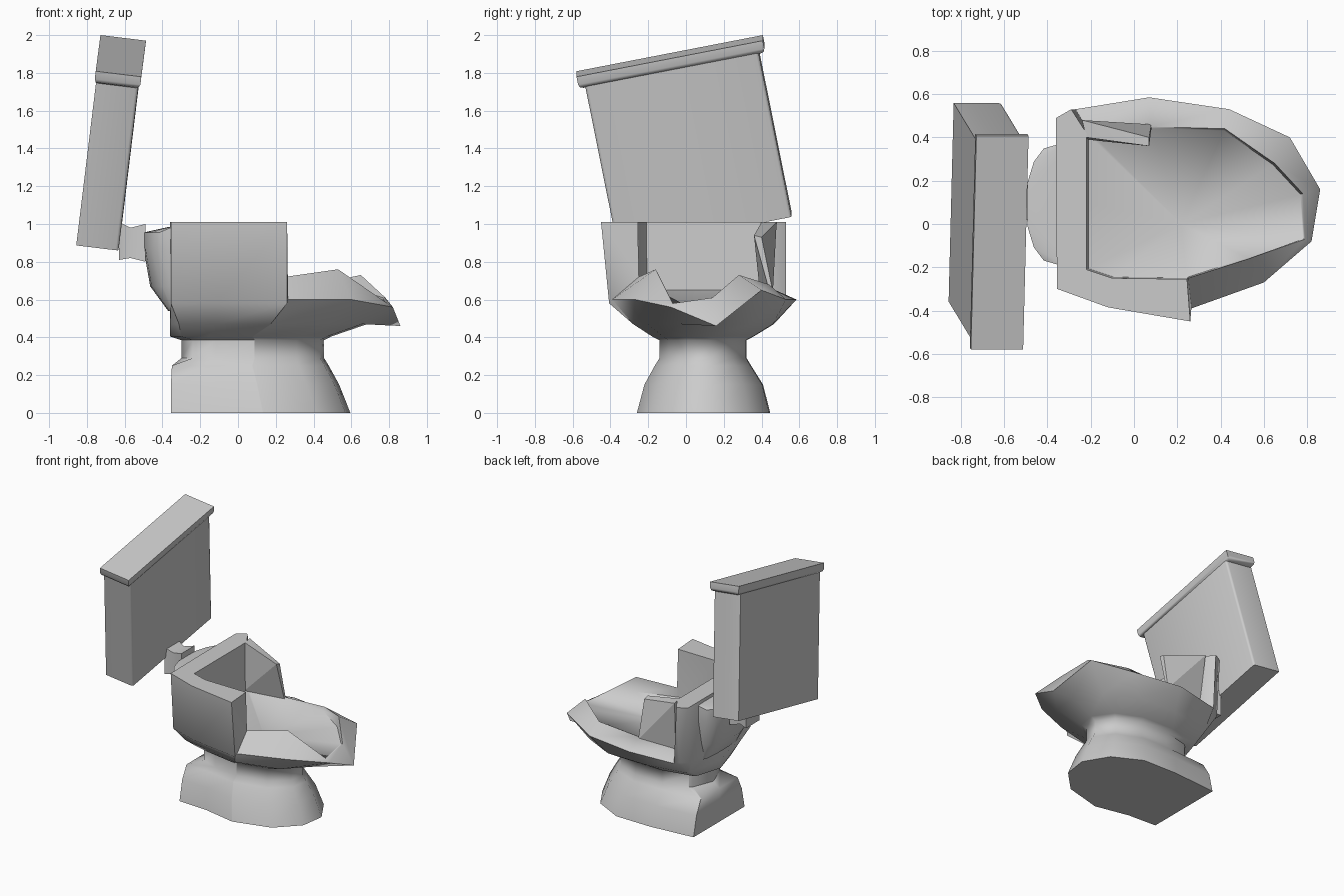
import bpy, bmesh
from math import atan2, sin, cos, pi
from mathutils import Vector, Matrix

if "Cube" in bpy.data.objects:
    bpy.data.objects.remove(bpy.data.objects["Cube"])


def finish(bm, name, angle=0.9):
    bmesh.ops.remove_doubles(bm, verts=bm.verts, dist=0.002)
    bmesh.ops.recalc_face_normals(bm, faces=bm.faces)
    me = bpy.data.meshes.new(name)
    bm.to_mesh(me)
    bm.free()
    ob = bpy.data.objects.new(name, me)
    bpy.context.collection.objects.link(ob)
    bpy.ops.object.select_all(action='DESELECT')
    ob.select_set(True)
    bpy.context.view_layer.objects.active = ob
    bpy.ops.object.shade_smooth_by_angle(angle=angle)
    return ob


def hull(name, points, angle=0.9):
    bm = bmesh.new()
    verts = [bm.verts.new(p) for p in points]
    bmesh.ops.convex_hull(bm, input=verts)
    loose = [v for v in bm.verts if not v.link_faces]
    bmesh.ops.delete(bm, geom=loose, context='VERTS')
    return finish(bm, name, angle)


# Broken rim stations: outer edge and inner edge, walking round from the back
outer = [(-.36, .1, 1.01), (-.355, -.30, 1.01), (-.12, -.385, 1.01), (.26, -.45, 1.01),
         (.265, -.39, .6), (.6, -.27, .6), (.82, -.08, .56), (.86, .16, .46),
         (.72, .40, .65), (.44, .53, .6), (.07, .585, .6), (-.27, .53, .58),
         (-.29, .53, 1.01), (-.36, .49, 1.01)]
inner = [(-.22, .1, 1.01), (-.22, -.21, 1.01), (-.1, -.25, 1.01), (.245, -.255, 1.01),
         (.25, -.25, .72), (.53, -.16, .76), (.79, -.07, .58), (.78, .14, .61),
         (.65, .28, .73), (.42, .44, .68), (.08, .45, .66), (-.21, .43, .65),
         (-.22, .42, 1.01), (-.22, .38, 1.01)]
n = len(outer)
angles = [atan2((y - .09) / .48, (x - .25) / .61) for x, y, z in outer]

# Pedestal and underside rings: z, x min, x max, y min, y max, squareness of the back
levels = [(0, -.355, .60, -.26, .46, 1), (.15, -.355, .54, -.22, .42, 1),
          (.25, -.35, .485, -.165, .355, 1), (.29, -.30, .46, -.14, .33, .3),
          (.385, -.30, .46, -.14, .33, .3), (.405, -.36, .50, -.18, .37, .4),
          (.47, -.36, .69, -.28, .48, .6)]
rings = []
for z, x0, x1, y0, y1, square in levels:
    ring = []
    for a in angles:
        c, s = cos(a), sin(a)
        if c < -.6:  # push the back corners out towards a flat back
            s += square * (max(-.88, min(.88, s / -c)) - s)
            c += square * (-1 - c)
        ring.append(((x0 + x1) / 2 + (x1 - x0) / 2 * c, (y0 + y1) / 2 + (y1 - y0) / 2 * s, z))
    rings.append(ring)
rings.append([(x, .09 + (y - .09) * .92, .58) if z > .9 else (x, y, z) for x, y, z in outer])
pole = Vector((.22, .0, .57))
rings += [outer, inner]
floor = []
for p in inner:
    q = Vector(p).lerp(pole, .02)
    q.z = min(q.z, .65)
    floor.append(q)
rings.append(floor)

# Pedestal and cracked bowl in one shell
bm = bmesh.new()
vr = [[bm.verts.new(p) for p in r] for r in rings]
for a, b in zip(vr, vr[1:]):
    for i in range(n):
        j = (i + 1) % n
        bm.faces.new((a[i], a[j], b[j], b[i]))
bm.faces.new(vr[0])
c = bm.verts.new(pole)
for i in range(n):
    bm.faces.new((vr[-1][i], vr[-1][(i + 1) % n], c))
bmesh.ops.dissolve_degenerate(bm, dist=.002, edges=bm.edges)
finish(bm, "bowl_and_pedestal", 1.1)

# Leaning remnant of the far side wall
hull("wall_shard", [(-.22, .40, 1.01), (.07, .36, .94), (.08, .44, .65), (-.22, .39, .65),
                    (-.24, .48, 1.01), (.07, .40, .93), (.08, .46, .64), (-.22, .44, .63)], .3)

# Rounded bulge behind the bowl: z, reach, half width
bulge = []
for z, r, w in [(.985, .02, .28), (.955, .155, .28), (.87, .155, .28), (.67, .12, .24), (.54, .025, .2)]:
    for k in range(9):
        t = pi * k / 8
        bulge.append((-.345 - r * sin(t) ** .8, .09 + w * cos(t), z))
hull("rear_bulge", bulge)

# Pipe stub between bulge and tank, pinched in the middle
bm = bmesh.new()
prev = None
for x, h, lift in [(-.63, .1, .91), (-.57, .08, .90), (-.49, .1, .90)]:
    ring = [bm.verts.new((x, .1 + sy * h * .8, lift + sz * h))
            for sy, sz in [(-1, -1), (1, -1), (1, 1), (-1, 1)]]
    if prev:
        for i in range(4):
            bm.faces.new((prev[i], prev[(i + 1) % 4], ring[(i + 1) % 4], ring[i]))
    else:
        bm.faces.new(ring)
    prev = ring
bm.faces.new(prev)
finish(bm, "pipe_stub")

# Tank and lid share one tipped frame
zx = Vector((.118, -.195, .97)).normalized()
yx = Vector((.025, .98, .19)).normalized()
xx = yx.cross(zx).normalized()
frame = Matrix((xx, yx, zx)).transposed().to_4x4()
frame.translation = Vector((-.733, .10, .962))


def tipped_box(name, sx, sy, z0, z1, bevel, which):
    bm = bmesh.new()
    bmesh.ops.create_cube(bm, size=1)
    for v in bm.verts:
        v.co = Vector((v.co.x * sx, v.co.y * sy, z0 + (v.co.z + .5) * (z1 - z0)))
    edges = [e for e in bm.edges if which(*[v.co for v in e.verts])]
    bmesh.ops.bevel(bm, geom=edges, offset=bevel, segments=2, profile=.5, affect='EDGES')
    bm.transform(frame)
    return finish(bm, name)


tipped_box("tank", .225, .935, 0, .9, .015,
           lambda a, b: a.x > 0 and b.x > 0 and abs(a.z - b.z) > .1)
tipped_box("tank_lid", .243, 1.005, .885, .953, .025,
           lambda a, b: abs(a.z - b.z) < .01 and a.z < .9)
